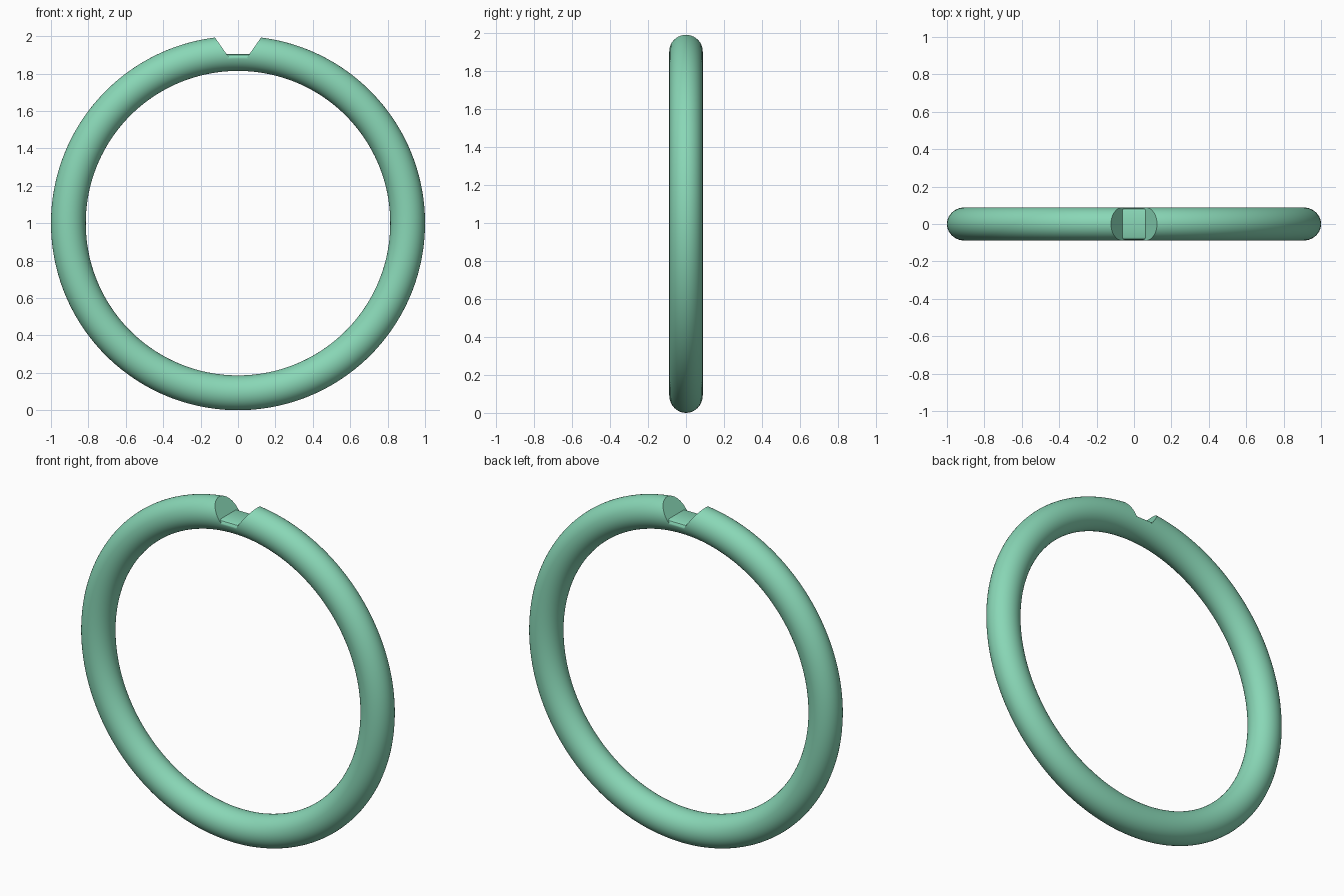
import bpy, bmesh, math

if "Cube" in bpy.data.objects:
    bpy.data.objects.remove(bpy.data.objects["Cube"])

# Ring: slightly flattened tube standing upright
bpy.ops.mesh.primitive_torus_add(major_radius=0.907, minor_radius=0.093,
                                 major_segments=192, minor_segments=40,
                                 location=(0, 0, 1), rotation=(math.pi / 2, 0, 0))
ring = bpy.context.object
ring.name = "ring_band"
ring.scale.z = 0.95
bpy.ops.object.transform_apply(location=True, rotation=True, scale=True)


# Notch cutter: slanted walls, floor rounded off towards front and back
def half_width(z):
    return 0.062 + 0.7 * (z - 1.905)


half = [(0.07, 1.905), (0.079, 1.9), (0.085, 1.888), (0.087, 1.874), (0.14, 1.872)]
stations = [(-y, z) for y, z in reversed(half)] + half
top = 2.1
bm = bmesh.new()
loops = []
for y, z in stations:
    a, b = half_width(z), half_width(top)
    loops.append([bm.verts.new(p) for p in ((-a, y, z), (a, y, z), (b, y, top), (-b, y, top))])
for p, q in zip(loops, loops[1:]):
    for i in range(4):
        j = (i + 1) % 4
        bm.faces.new((p[i], p[j], q[j], q[i]))
bm.faces.new(loops[0])
bm.faces.new(loops[-1])
bmesh.ops.recalc_face_normals(bm, faces=bm.faces)
mesh = bpy.data.meshes.new("notch_cutter")
bm.to_mesh(mesh)
bm.free()
cutter = bpy.data.objects.new("notch_cutter", mesh)
bpy.context.collection.objects.link(cutter)
cutter.hide_render = True

# Cut the notch
mod = ring.modifiers.new("notch", "BOOLEAN")
mod.object = cutter
mod.operation = "DIFFERENCE"
mod.solver = "EXACT"
bpy.context.view_layer.objects.active = ring
bpy.ops.object.modifier_apply(modifier=mod.name)
bpy.data.objects.remove(cutter)
bpy.ops.object.shade_smooth_by_angle(angle=math.radians(30))

# Green material
mat = bpy.data.materials.new("mint_green")
mat.diffuse_color = (0.25, 0.68, 0.47, 1)
mat.use_nodes = True
mat.node_tree.nodes["Principled BSDF"].inputs["Base Color"].default_value = mat.diffuse_color
ring.data.materials.clear()
ring.data.materials.append(mat)
